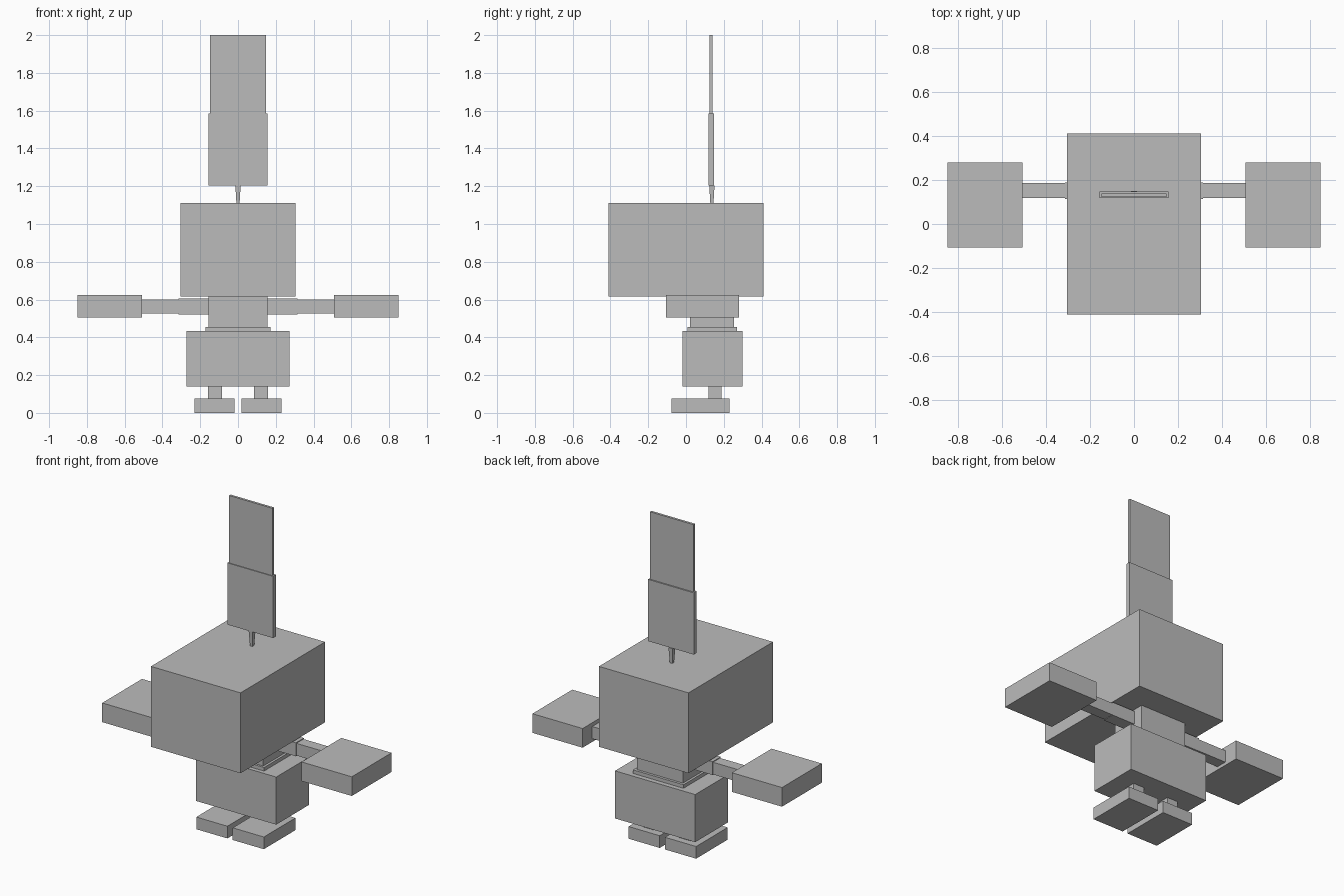
import bpy
import bmesh

cube = bpy.data.objects.get("Cube")
if cube:
    bpy.data.objects.remove(cube, do_unlink=True)

grey = bpy.data.materials.new("plain_grey")
grey.use_nodes = True
colour = (0.5, 0.5, 0.5, 1)
grey.diffuse_color = colour
grey.node_tree.nodes["Principled BSDF"].inputs["Base Color"].default_value = colour


def box(name, x, y, z, taper=1.0):
    """Box between (min, max) extents; taper scales the bottom face."""
    bm = bmesh.new()
    bmesh.ops.create_cube(bm, size=1)
    mid = [(r[0] + r[1]) / 2 for r in (x, y, z)]
    size = [r[1] - r[0] for r in (x, y, z)]
    for v in bm.verts:
        k = taper if v.co.z < 0 else 1
        v.co.x *= size[0] * k
        v.co.y *= size[1] * k
        v.co.z *= size[2]
    mesh = bpy.data.meshes.new(name)
    bm.to_mesh(mesh)
    bm.free()
    mesh.materials.append(grey)
    obj = bpy.data.objects.new(name, mesh)
    obj.location = mid
    bpy.context.collection.objects.link(obj)
    return obj


def centred(name, half, y, z, taper=1.0):
    box(name, (-half, half), y, z, taper)


def pair(name, x, y, z):
    box("left_" + name, x, y, z)
    box("right_" + name, (-x[1], -x[0]), y, z)


# Head and the tall blade standing on it
centred("head", 0.305, (-0.411, 0.411), (0.615, 1.11))
centred("blade_stem", 0.014, (0.123, 0.151), (1.11, 1.205), 0.6)
centred("lower_blade", 0.156, (0.119, 0.147), (1.205, 1.585))
centred("upper_blade", 0.147, (0.124, 0.139), (1.585, 2.0))

# Torso, belt and hips
centred("torso", 0.157, (0.021, 0.254), (0.455, 0.615))
centred("belt", 0.172, (0.008, 0.27), (0.433, 0.455))
centred("hips", 0.273, (-0.018, 0.3), (0.14, 0.433))

# Arms and broad hands
pair("upper_arm", (0.157, 0.315), (0.113, 0.19), (0.522, 0.605))
pair("forearm", (0.315, 0.51), (0.118, 0.187), (0.525, 0.6))
pair("hand", (0.508, 0.85), (-0.107, 0.28), (0.505, 0.623))

# Legs and feet
pair("leg", (0.085, 0.16), (0.119, 0.188), (0.075, 0.14))
pair("foot", (0.018, 0.23), (-0.077, 0.23), (0, 0.075))
